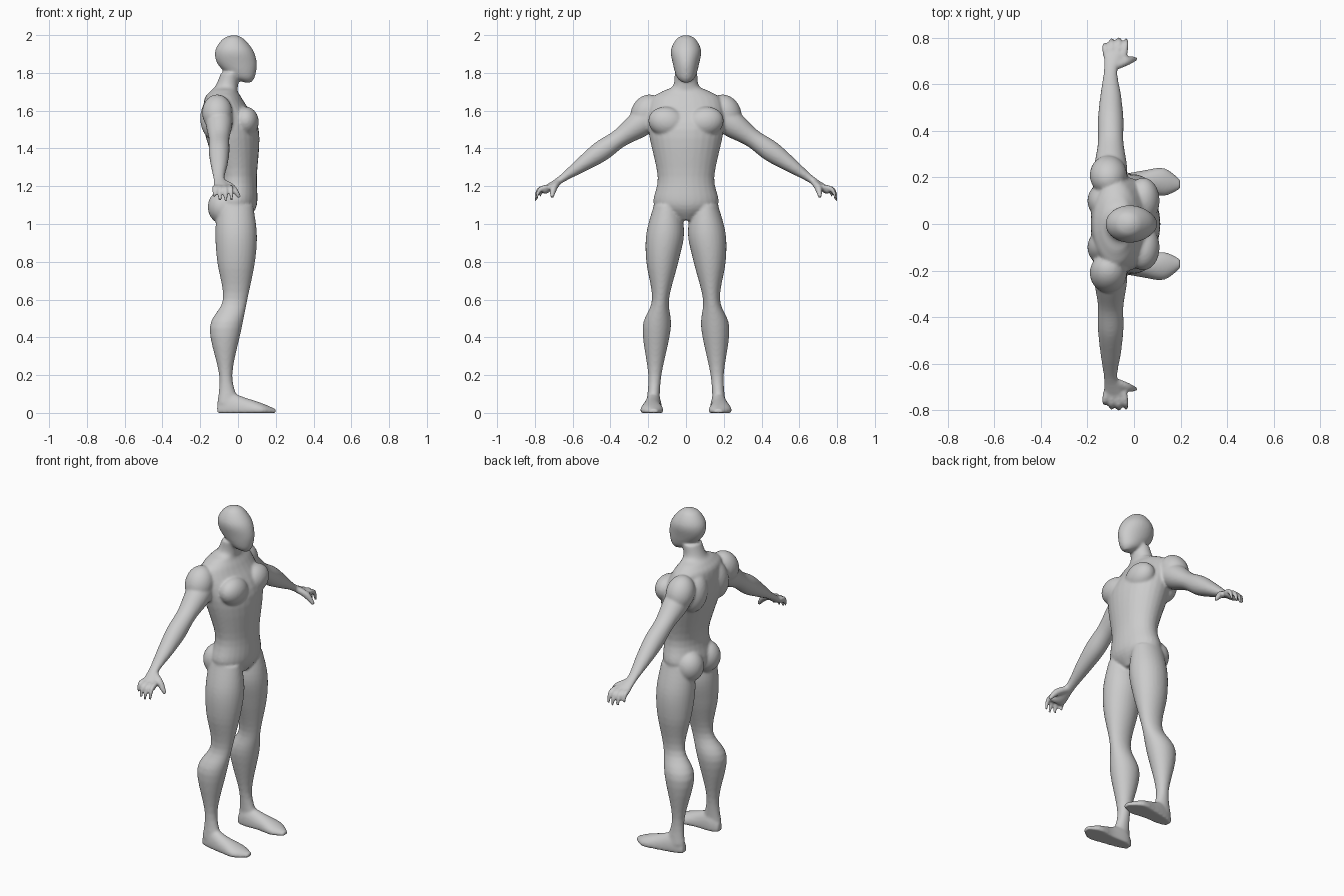
import bpy, bmesh, math
from mathutils import Vector, Matrix

if "Cube" in bpy.data.objects:
    bpy.data.objects.remove(bpy.data.objects["Cube"])

bm = bmesh.new()
forward, sideways, upward = Vector((1, 0, 0)), Vector((0, 1, 0)), Vector((0, 0, 1))
both_sides = (1, -1)


def blend(before, start, end, after, t):
    """Smooth curve from start to end, with slopes taken from the neighbours."""
    slope_in, slope_out = (end - before) / 2, (after - start) / 2
    ease = t * t * (3 - 2 * t)
    return (start + (end - start) * ease
            + slope_in * t * (1 - t) ** 2 - slope_out * t * t * (1 - t))


def loft(rings, across, along, side=1, sides=28, steps=5):
    """Skin through elliptical rings, each a (center, across radius, along radius)."""
    rows = [Vector((*center, width, depth)) for center, width, depth in rings]
    padded = [rows[0], *rows, rows[-1]]
    dense = [blend(*padded[i:i + 4], step / steps)
             for i in range(len(rows) - 1) for step in range(steps)]
    dense.append(rows[-1])

    loops = []
    for row in dense:
        center, width, depth = Vector(row[:3]), row[3], row[4]
        loop = []
        for k in range(sides):
            angle = math.tau * k / sides
            point = center + across * width * math.cos(angle) + along * depth * math.sin(angle)
            loop.append(bm.verts.new((point.x, point.y * side, max(point.z, 0))))
        loops.append(loop)

    for lower, upper in zip(loops, loops[1:]):
        for k in range(sides):
            bm.faces.new((lower[k - 1], lower[k], upper[k], upper[k - 1]))
    bm.faces.new(loops[0])
    bm.faces.new(loops[-1])


def level(z, back, front, outer, inner=None):
    """Horizontal ring; without an inner edge it is centred on the body."""
    inner = -outer if inner is None else inner
    center = ((back + front) / 2, (inner + outer) / 2, z)
    return center, (front - back) / 2, (outer - inner) / 2


def foot_slice(x, y, width, height):
    return (x, y, height / 4), width, height * 3 / 4


def arm_slice(y, width, depth, x=-.1):
    """Ring on the straight line that slopes from the shoulder to the knuckles."""
    return (x, y, 1.7 - .7 * y), width, depth


def muscle(center, radii, tilt=0):
    x, y, z = center
    for side in both_sides:
        matrix = (Matrix.Translation((x, y * side, z))
                  @ Matrix.Rotation(tilt * side, 4, 'X')
                  @ Matrix.Diagonal((*radii, 1)))
        bmesh.ops.create_uvsphere(bm, u_segments=32, v_segments=20, radius=1, matrix=matrix)


# Torso and neck, from crotch to throat
torso = [
    level(z=1.02, back=-.06, front=.05, outer=.05),
    level(z=1.1, back=-.13, front=.1, outer=.17),
    level(z=1.25, back=-.11, front=.1, outer=.15),
    level(z=1.5, back=-.18, front=.11, outer=.2),
    level(z=1.65, back=-.18, front=.03, outer=.19),
    level(z=1.7, back=-.15, front=0, outer=.13),
    level(z=1.73, back=-.12, front=0, outer=.07),
    level(z=1.8, back=-.09, front=.01, outer=.06),
]
loft(torso, forward, sideways)

# Head, from chin to crown
head = [
    level(z=1.75, back=.03, front=.07, outer=.02),
    level(z=1.78, back=-.04, front=.09, outer=.05),
    level(z=1.85, back=-.11, front=.1, outer=.07),
    level(z=1.92, back=-.12, front=.08, outer=.08),
    level(z=1.98, back=-.08, front=.03, outer=.05),
    level(z=2, back=-.03, front=-.01, outer=.01),
]
loft(head, forward, sideways)

# Chest, shoulder blades, shoulders and buttocks
muscle(center=(.04, .1, 1.54), radii=(.07, .1, .08), tilt=.2)
muscle(center=(-.12, .1, 1.56), radii=(.08, .08, .12), tilt=.2)
muscle(center=(-.11, .21, 1.59), radii=(.08, .08, .1), tilt=.5)
muscle(center=(-.08, .08, 1.09), radii=(.08, .08, .09))

# Leg, from hip through knee and calf to ankle
leg = [
    level(z=1.1, back=-.11, front=.08, outer=.17, inner=.03),
    level(z=.95, back=-.12, front=.1, outer=.21, inner=.01),
    level(z=.8, back=-.11, front=.09, outer=.21, inner=.04),
    level(z=.6, back=-.08, front=.05, outer=.18, inner=.09),
    level(z=.45, back=-.15, front=.02, outer=.23, inner=.08),
    level(z=.2, back=-.1, front=-.03, outer=.2, inner=.13),
    level(z=.05, back=-.11, front=.01, outer=.21, inner=.14),
]

# Foot, from heel to toe
foot = [
    foot_slice(x=-.11, y=.17, width=.02, height=.05),
    foot_slice(x=-.06, y=.17, width=.04, height=.11),
    foot_slice(x=.04, y=.18, width=.05, height=.08),
    foot_slice(x=.13, y=.18, width=.06, height=.05),
    foot_slice(x=.2, y=.17, width=.02, height=.02),
]

# Arm, from shoulder through elbow and wrist to palm
arm = [
    arm_slice(y=.18, width=.07, depth=.07),
    arm_slice(y=.25, width=.07, depth=.07),
    arm_slice(y=.35, width=.055, depth=.05),
    arm_slice(y=.45, width=.055, depth=.055),
    arm_slice(y=.55, width=.045, depth=.04),
    arm_slice(y=.66, width=.03, depth=.02),
    arm_slice(y=.74, width=.05, depth=.02, x=-.08),
    arm_slice(y=.76, width=.04, depth=.01, x=-.08),
]
arm_top = Vector((0, .7, 1)).normalized()
thumb_top = Vector((1, 0, 1)).normalized()

# Thumb, from palm to tip
thumb = [
    ((-.08, .68, 1.22), .02, .02),
    ((-.03, .7, 1.19), .02, .02),
    ((.01, .71, 1.14), .01, .01),
]


def finger(index):
    """Curled finger; the third is the longest and all fan out slightly."""
    x = -.12 + index * .026
    fan = (index - 1.5) * .005
    reach = 1 - .08 * (index - 2) ** 2
    root, knuckle, tip = Vector((x, .72, 1.2)), Vector((fan, .06, -.02)), Vector((fan, .08, -.08))
    return [(root, .013, .013), (root + knuckle * reach, .013, .013), (root + tip * reach, .009, .009)]


for side in both_sides:
    loft(leg, forward, sideways, side)
    loft(foot, sideways, upward, side)
    loft(arm, forward, arm_top, side)
    loft(thumb, sideways, thumb_top, side)
    for index in range(4):
        loft(finger(index), forward, arm_top, side)

bmesh.ops.recalc_face_normals(bm, faces=bm.faces)
mesh = bpy.data.meshes.new("body")
bm.to_mesh(mesh)
bm.free()
body = bpy.data.objects.new("body", mesh)
bpy.context.collection.objects.link(body)

# Blend all parts into one smooth skin
skin = body.modifiers.new("skin", 'REMESH')
skin.mode = 'VOXEL'
skin.voxel_size = .007
skin.use_smooth_shade = True
relax = body.modifiers.new("relax", 'SMOOTH')
relax.factor = .5
relax.iterations = 8

grey = bpy.data.materials.new("light grey")
grey.use_nodes = True
colour = (.6, .6, .6, 1)
grey.diffuse_color = colour
grey.node_tree.nodes["Principled BSDF"].inputs["Base Color"].default_value = colour
mesh.materials.append(grey)
